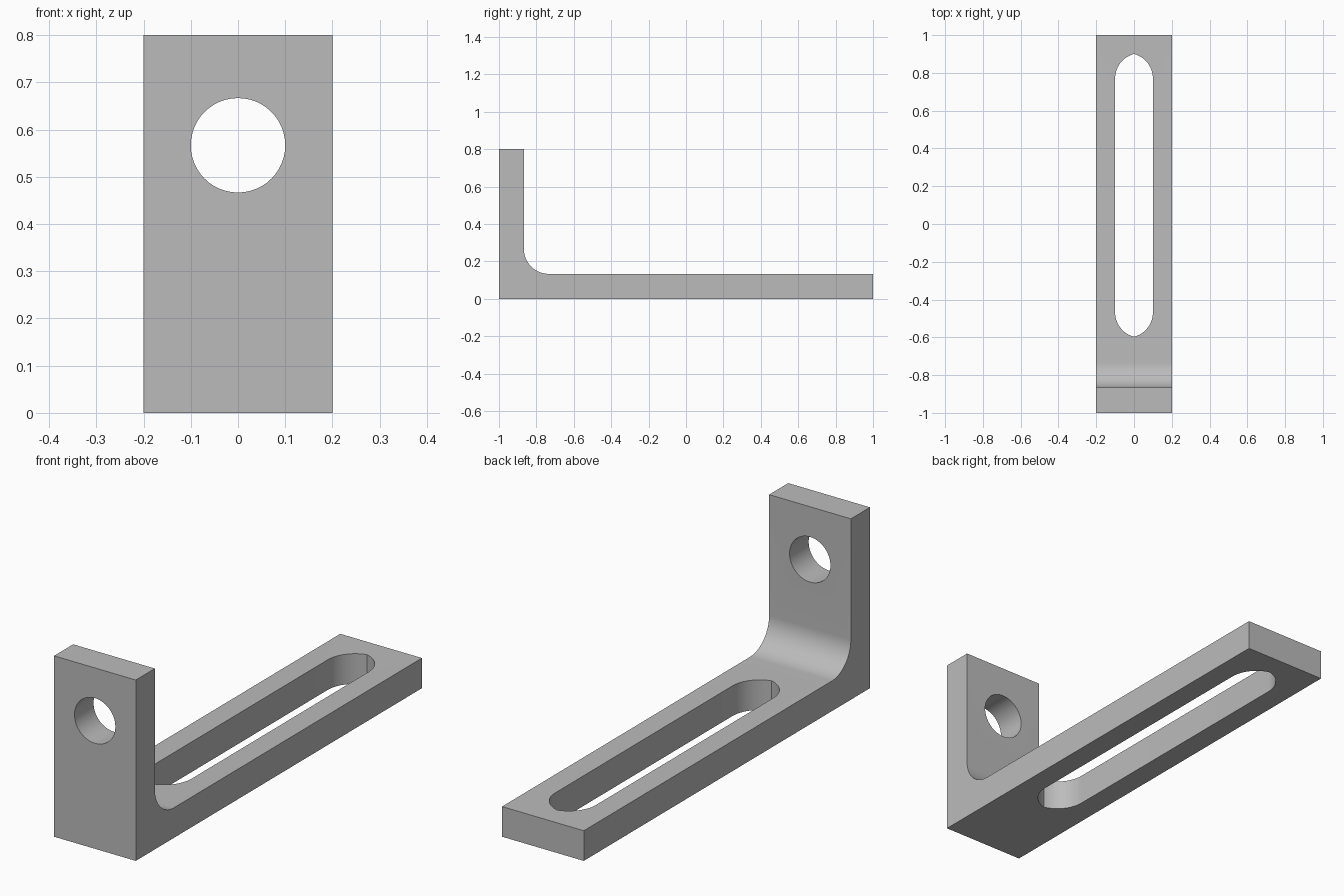
import bpy
import bmesh
from math import cos, sin, pi, acos, sqrt, radians
from mathutils import Vector

cube = bpy.data.objects.get("Cube")
if cube:
    bpy.data.objects.remove(cube, do_unlink=True)

WIDTH, HEIGHT, LENGTH = 0.4, 0.8, 2.0
THICK = 2 / 15           # plate thickness, also the bend radius
HOLE_R = 0.1
HOLE_Z = HEIGHT - 0.7 / 3
SLOT_FRONT, SLOT_BACK = -0.597, 0.9

# Plain grey metal
metal = bpy.data.materials.new("grey_metal")
metal.use_nodes = True
metal.diffuse_color = (0.5, 0.5, 0.5, 1)
metal.node_tree.nodes["Principled BSDF"].inputs["Base Color"].default_value = (0.5, 0.5, 0.5, 1)


def arc(cx, cy, radius, start, end, steps):
    """Points along an arc, both ends included."""
    angles = [start + (end - start) * i / steps for i in range(steps + 1)]
    return [(cx + radius * cos(a), cy + radius * sin(a)) for a in angles]


def extrude(name, points, direction):
    """Solid made by sweeping a closed outline along a vector."""
    bm = bmesh.new()
    face = bm.faces.new([bm.verts.new(p) for p in points])
    swept = bmesh.ops.extrude_face_region(bm, geom=[face])["geom"]
    verts = [v for v in swept if isinstance(v, bmesh.types.BMVert)]
    bmesh.ops.translate(bm, verts=verts, vec=Vector(direction))
    bmesh.ops.recalc_face_normals(bm, faces=bm.faces)
    mesh = bpy.data.meshes.new(name)
    bm.to_mesh(mesh)
    bm.free()
    mesh.materials.append(metal)
    obj = bpy.data.objects.new(name, mesh)
    bpy.context.collection.objects.link(obj)
    return obj


def cut(target, cutter):
    """Subtract the cutter from the target, then drop the cutter."""
    cutter.hide_render = True
    mod = target.modifiers.new("cut", "BOOLEAN")
    mod.operation = "DIFFERENCE"
    mod.solver = "EXACT"
    mod.object = cutter
    bpy.ops.object.modifier_apply(modifier=mod.name)
    bpy.data.objects.remove(cutter, do_unlink=True)


# L-shaped bracket with a rounded inner bend
front, back = -LENGTH / 2, LENGTH / 2
bend = arc(front + 2 * THICK, 2 * THICK, THICK, 1.5 * pi, pi, 20)
side = [(front, 0), (back, 0), (back, THICK)] + bend + [(front + THICK, HEIGHT), (front, HEIGHT)]
bracket = extrude("bracket", [(-WIDTH / 2, y, z) for y, z in side], (WIDTH, 0, 0))

bpy.ops.object.select_all(action="DESELECT")
bracket.select_set(True)
bpy.context.view_layer.objects.active = bracket

# Round bolt hole through the upright plate
ring = arc(0, HOLE_Z, HOLE_R, 0, 2 * pi, 48)[:-1]
cut(bracket, extrude("hole_cutter", [(x, front - 0.1, z) for x, z in ring], (0, THICK + 0.2, 0)))

# Long slot through the base, its ends slightly pointed
offset = THICK - HOLE_R
rise = sqrt(THICK ** 2 - offset ** 2)
tip = acos(offset / THICK)
right_back = arc(-offset, SLOT_BACK - rise, THICK, 0, tip, 12)
left_back = [(-x, y) for x, y in reversed(right_back[:-1])]
back_end = right_back + left_back
front_end = [(-x, SLOT_FRONT + SLOT_BACK - y) for x, y in back_end]
cut(bracket, extrude("slot_cutter", [(x, y, -0.1) for x, y in back_end + front_end],
                     (0, 0, THICK + 0.2)))

# Smooth curves, crisp edges
bpy.ops.object.shade_smooth_by_angle(angle=radians(20))
